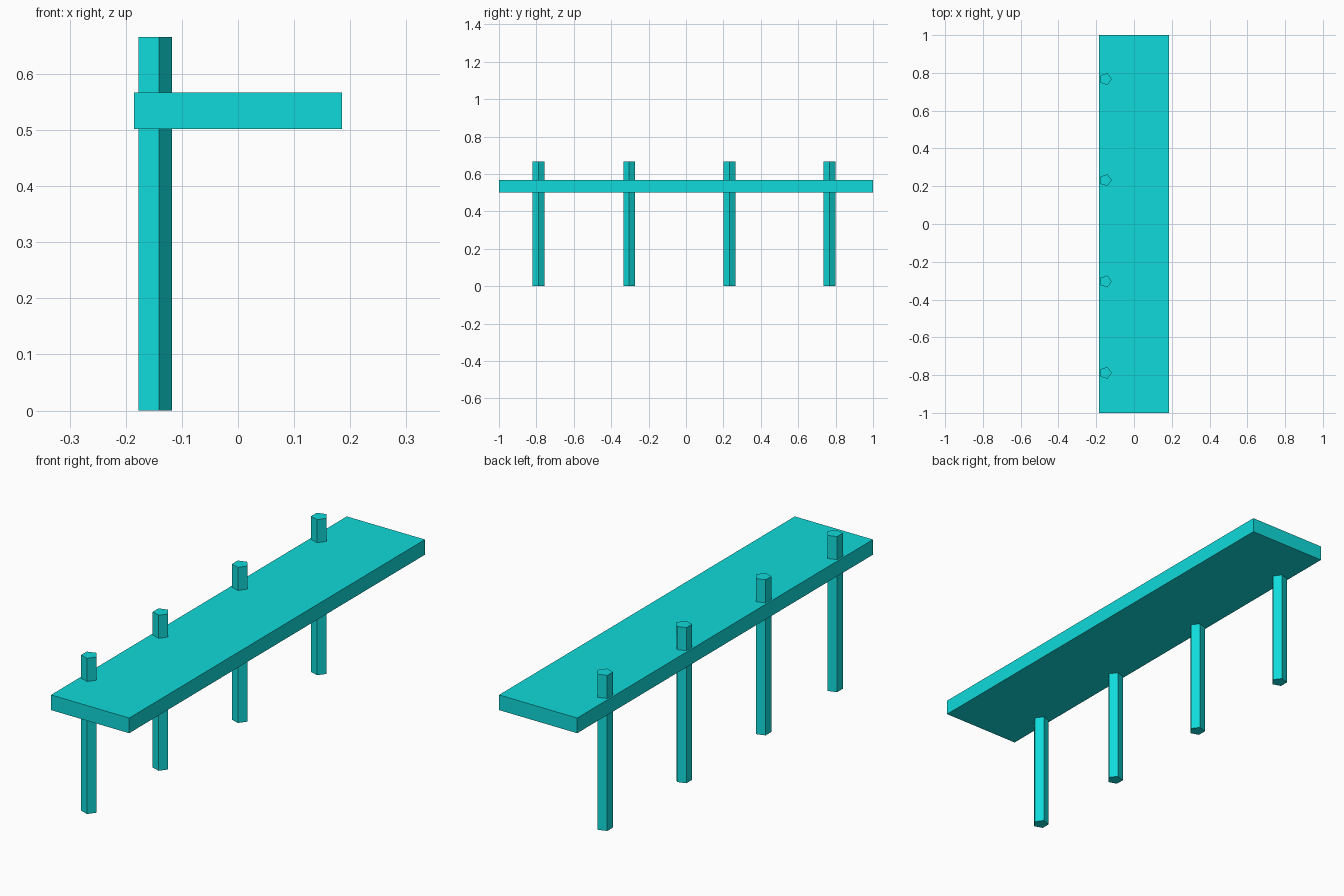
import bpy

# Remove the default cube
cube = bpy.data.objects.get("Cube")
if cube:
    bpy.data.objects.remove(cube, do_unlink=True)

DECK_BOTTOM, DECK_TOP = 0.502, 0.567
POST_HEIGHT = 0.666
POST_RADIUS = 0.033
POST_X = -0.151
POST_YS = (-0.788, -0.304, 0.232, 0.767)

# Single flat colour
turquoise = bpy.data.materials.new("turquoise")
turquoise.use_nodes = True
colour = (0.005, 0.7, 0.7, 1.0)
turquoise.diffuse_color = colour
turquoise.node_tree.nodes["Principled BSDF"].inputs["Base Color"].default_value = colour


def finish(name):
    """Name the active object, apply its scale and give it the colour."""
    obj = bpy.context.object
    obj.name = name
    obj.data.name = name
    bpy.ops.object.transform_apply(location=False, rotation=True, scale=True)
    obj.data.materials.append(turquoise)
    return obj


# Deck: one long flat slab
bpy.ops.mesh.primitive_cube_add(size=1, location=(0, 0, (DECK_BOTTOM + DECK_TOP) / 2))
bpy.context.object.scale = (0.37, 2.0, DECK_TOP - DECK_BOTTOM)
finish("deck")

# Posts: five-sided, running through one edge of the deck, a corner facing +x
for i, y in enumerate(POST_YS, start=1):
    bpy.ops.mesh.primitive_cylinder_add(
        vertices=5, radius=POST_RADIUS, depth=POST_HEIGHT,
        location=(POST_X, y, POST_HEIGHT / 2))
    post = bpy.context.object
    # The first corner of the primitive lies on +y; turn it to +x
    post.rotation_euler.z = -1.5708
    finish(f"post_{i}")
